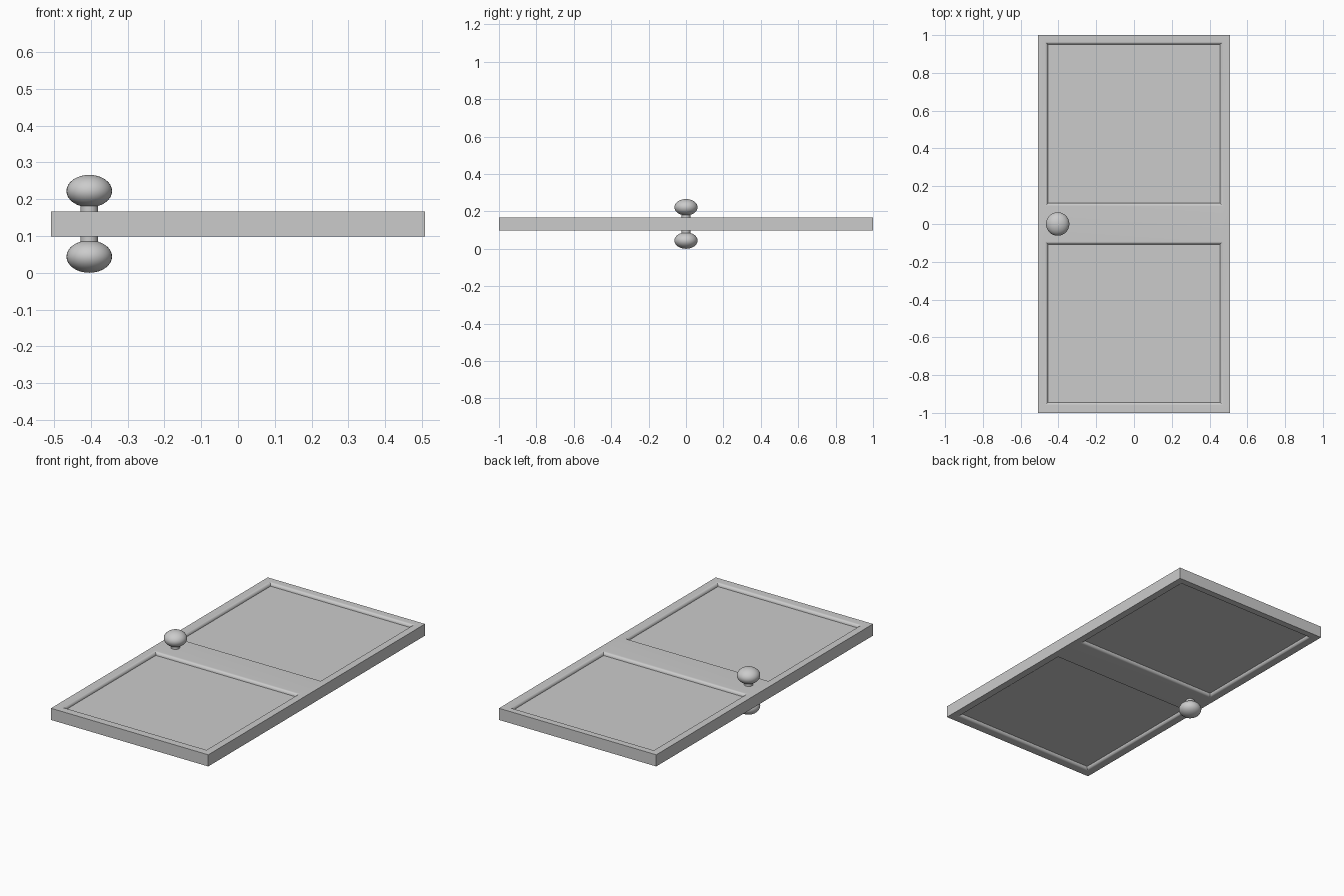
import bpy, bmesh
from math import sin, cos, pi

if "Cube" in bpy.data.objects:
    bpy.data.objects.remove(bpy.data.objects["Cube"])

MID, HALF = 0.133, 0.034             # slab mid height and half thickness
XS = [-0.508, -0.471, 0.471, 0.508]  # frame and panel borders across the width
YS = [-1.0, -0.96, -0.092, 0.094, 0.966, 1.0]
MOULD_W, MOULD_D, STEPS = 0.016, 0.018, 6


def rect(bm, x0, x1, y0, y1, z):
    return [bm.verts.new((x, y, z)) for x, y in ((x0, y0), (x1, y0), (x1, y1), (x0, y1))]


def panel(bm, x0, x1, y0, y1, s):
    # quarter-round moulding running down to a flat sunken floor
    rings = []
    for i in range(STEPS + 1):
        a = i * pi / 2 / STEPS
        o = MOULD_W * sin(a)
        z = MID + s * (HALF - MOULD_D * (1 - cos(a)))
        rings.append(rect(bm, x0 + o, x1 - o, y0 + o, y1 - o, z))
    for r, q in zip(rings, rings[1:]):
        for i in range(4):
            j = (i + 1) % 4
            bm.faces.new((r[i], r[j], q[j], q[i]))
    bm.faces.new(rings[-1])


def finish(ob):
    bpy.ops.object.select_all(action='DESELECT')
    ob.select_set(True)
    bpy.context.view_layer.objects.active = ob
    bpy.ops.object.shade_smooth_by_angle(angle=pi / 6)


# door slab with two sunken panels on both faces
bm = bmesh.new()
for s in (1, -1):
    for i in range(3):
        for j in range(5):
            cell = (XS[i], XS[i + 1], YS[j], YS[j + 1])
            if i == 1 and j in (1, 3):
                panel(bm, *cell, s)
            else:
                bm.faces.new(rect(bm, *cell, MID + s * HALF))

# slab edges
outline = ([(x, YS[0]) for x in XS[:-1]] + [(XS[-1], y) for y in YS[:-1]]
           + [(x, YS[-1]) for x in XS[:0:-1]] + [(XS[0], y) for y in YS[:0:-1]])
for a, b in zip(outline, outline[1:] + outline[:1]):
    bm.faces.new([bm.verts.new((*p, MID + h)) for p, h in
                  ((a, -HALF), (b, -HALF), (b, HALF), (a, HALF))])
bmesh.ops.remove_doubles(bm, verts=bm.verts, dist=1e-5)
bmesh.ops.recalc_face_normals(bm, faces=bm.faces)
mesh = bpy.data.meshes.new("door_slab")
bm.to_mesh(mesh)
bm.free()
slab = bpy.data.objects.new("door_slab", mesh)
bpy.context.collection.objects.link(slab)
finish(slab)

# knob and stem on each face
for s, side in ((1, "upper"), (-1, "lower")):
    bpy.ops.mesh.primitive_uv_sphere_add(segments=32, ring_count=16, radius=1,
                                         location=(-0.404, 0, MID + s * 0.089))
    knob = bpy.context.object
    knob.name = side + "_knob"
    knob.scale = (0.062, 0.062, 0.044)
    finish(knob)
    bpy.ops.mesh.primitive_cylinder_add(vertices=32, radius=0.024, depth=0.04,
                                        location=(-0.404, 0, MID + s * 0.046))
    stem = bpy.context.object
    stem.name = side + "_stem"
    finish(stem)
